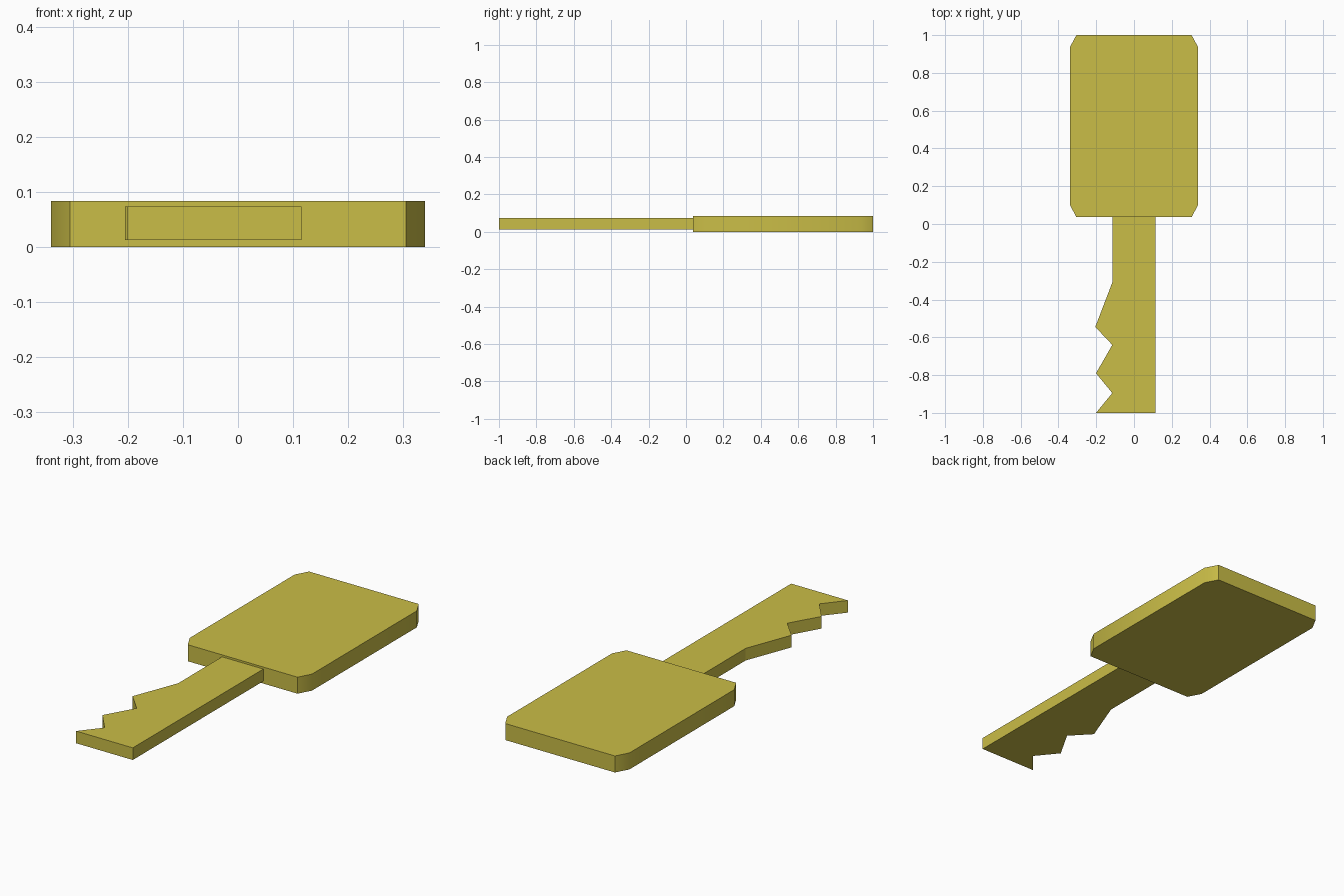
import bpy
import bmesh
import math

if "Cube" in bpy.data.objects:
    bpy.data.objects.remove(bpy.data.objects["Cube"])

brass = bpy.data.materials.new("yellow brass")
brass.diffuse_color = (0.59, 0.51, 0.063, 1)
brass.use_nodes = True
brass.node_tree.nodes["Principled BSDF"].inputs["Base Color"].default_value = brass.diffuse_color


def plate(name, outline, z0, z1):
    """Extrude a flat outline (x, y) from z0 up to z1."""
    bm = bmesh.new()
    base = bm.faces.new([bm.verts.new((x, y, z0)) for x, y in outline])
    top = bmesh.ops.extrude_face_region(bm, geom=[base], use_keep_orig=True)
    moved = [v for v in top["geom"] if isinstance(v, bmesh.types.BMVert)]
    bmesh.ops.translate(bm, verts=moved, vec=(0, 0, z1 - z0))
    bmesh.ops.recalc_face_normals(bm, faces=bm.faces[:])
    mesh = bpy.data.meshes.new(name)
    bm.to_mesh(mesh)
    bm.free()
    mesh.materials.append(brass)
    obj = bpy.data.objects.new(name, mesh)
    bpy.context.collection.objects.link(obj)
    return obj


# Handle: rectangle with cut corners, right half mirrored to the left
right = [(0.305, 0.037), (0.34, 0.102), (0.34, 0.935), (0.305, 1.0)]
left = [(-x, y) for x, y in reversed(right)]
handle = plate("key_handle", right + left, 0.0, 0.083)
bpy.context.view_layer.objects.active = handle
handle.select_set(True)
bpy.ops.object.shade_smooth_by_angle(angle=math.radians(35))

# Blade: thinner shank with teeth along its left edge
teeth = [(-0.115, -0.31), (-0.205, -0.545), (-0.115, -0.64),
         (-0.201, -0.79), (-0.115, -0.895), (-0.201, -1.0)]
plate("key_blade", [(-0.115, 0.037)] + teeth + [(0.115, -1.0), (0.115, 0.037)],
      0.012, 0.073)
